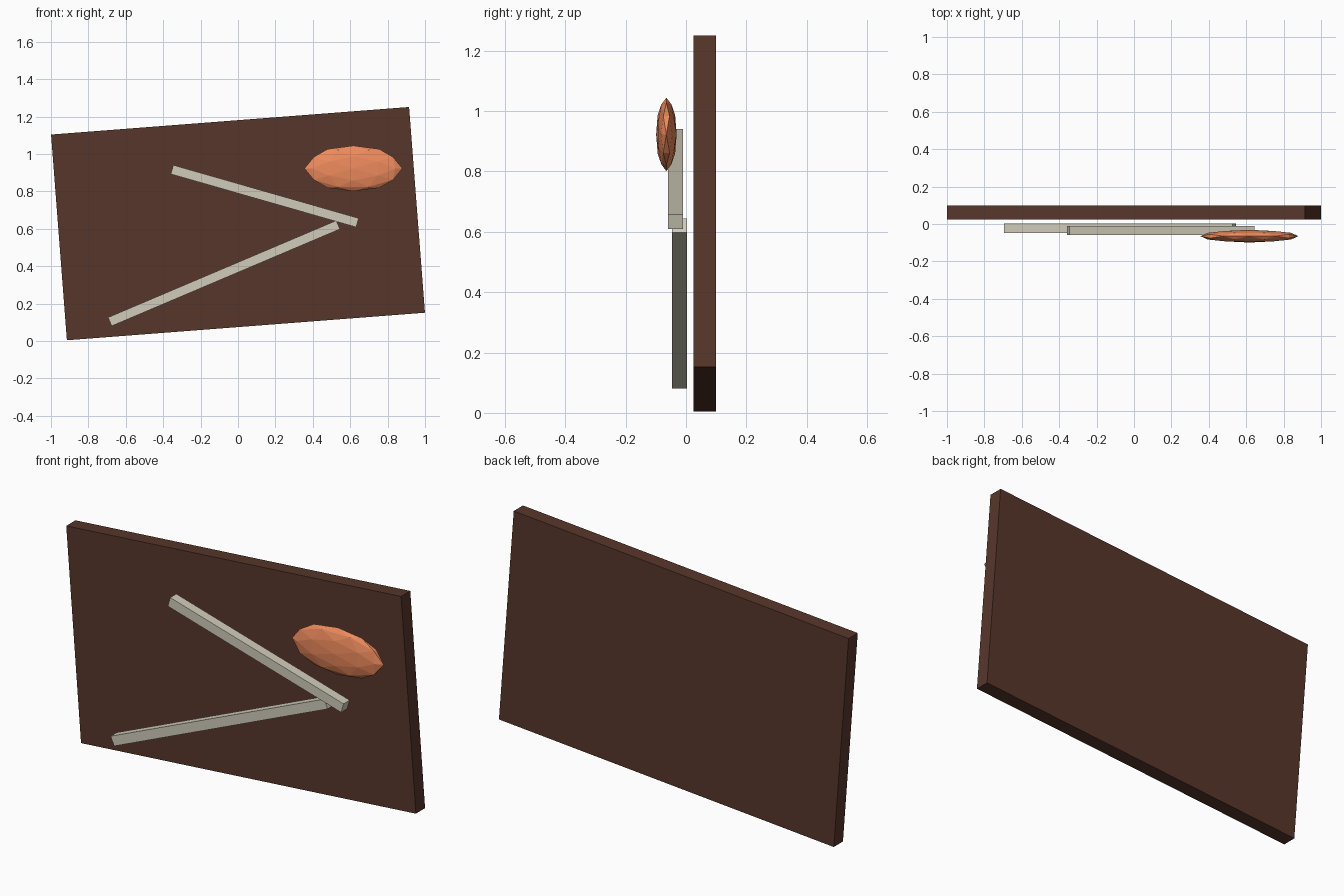
import bpy
from math import radians
from mathutils import Matrix

if "Cube" in bpy.data.objects:
    bpy.data.objects.remove(bpy.data.objects["Cube"])


def material(name, rgb):
    m = bpy.data.materials.new(name)
    m.diffuse_color = (*rgb, 1)
    m.use_nodes = True
    m.node_tree.nodes["Principled BSDF"].inputs["Base Color"].default_value = m.diffuse_color
    return m


BROWN = material("dark_brown", (0.095, 0.037, 0.024))
CREAM = material("cream", (0.63, 0.60, 0.49))
ORANGE = material("orange", (0.86, 0.26, 0.11))


def bar(name, size, loc, tilt, mat):
    """Box turned in the front plane; positive tilt raises the right end."""
    bpy.ops.mesh.primitive_cube_add(size=1, location=loc)
    ob = bpy.context.object
    ob.name = name
    ob.scale = size
    ob.rotation_euler.y = -radians(tilt)
    ob.data.materials.append(mat)


# Tilted backing board
bar("board", (1.92, 0.075, 1.103), (0, 0.0625, 0.628), 4.4, BROWN)

# Two rails forming a sideways V
bar("lower_rail", (1.326, 0.05, 0.05), (-0.075, -0.022, 0.3625), 23, CREAM)
bar("upper_rail", (1.031, 0.05, 0.05), (0.143, -0.035, 0.775), -16, CREAM)

# Faceted flattened ball, turned so edge midpoints lie on the axes
bpy.ops.mesh.primitive_ico_sphere_add(subdivisions=2, radius=1, location=(0.617, -0.065, 0.923))
ball = bpy.context.object
ball.name = "faceted_ball"
ball.data.transform(Matrix.Rotation(radians(-31.717), 4, 'Y'))
ball.scale = (0.262, 0.034, 0.122)
ball.data.materials.append(ORANGE)
